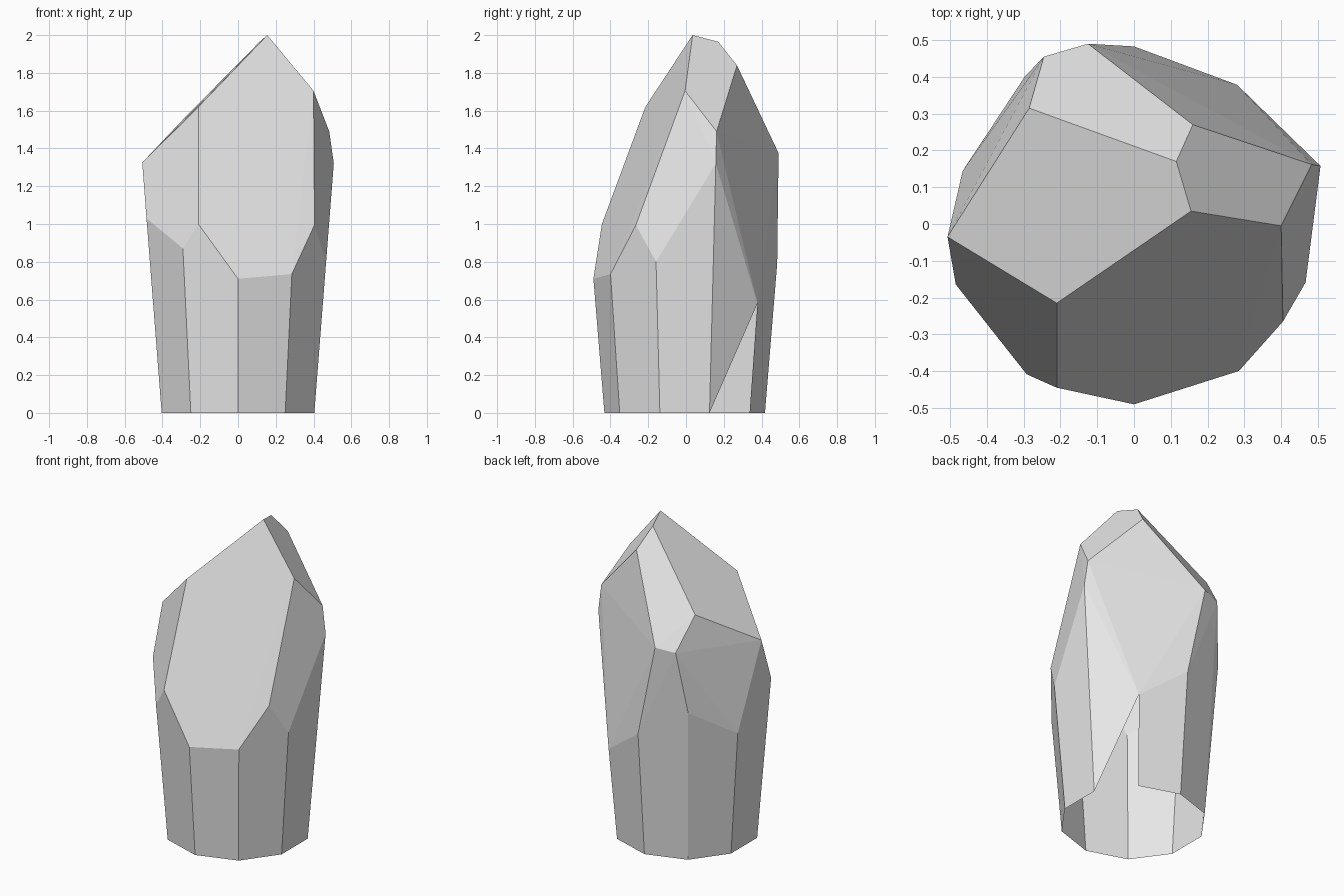
import bpy
import bmesh
from math import cos, sin, radians
from mathutils import Vector

default_cube = bpy.data.objects.get("Cube")
if default_cube:
    bpy.data.objects.remove(default_cube, do_unlink=True)


def make_material(name, color):
    material = bpy.data.materials.new(name)
    material.use_nodes = True
    material.diffuse_color = color
    material.node_tree.nodes["Principled BSDF"].inputs["Base Color"].default_value = color
    return material


def ridge_point(index, height, bulge=0.0):
    """Point on one of the ten ridges of the shaft, which widens upwards."""
    angle = radians(36 * index - 90)
    radius = 0.425 + 0.082 * height + bulge
    return Vector((radius * cos(angle), radius * sin(angle) - 0.007, height))


# Height at which each ridge of the shaft is cut, counter-clockwise from the front
ridge_heights = [0.71, 0.735, 0.8, 1.32, 0.58, 0.79, 0.97, 0.79, 1.03, 0.87]

# Corners where the cut facets of the tip meet
tip_corners = {
    "apex": (0.155, 0.035, 2.0),
    "apex_back": (0.115, 0.17, 1.965),
    "crest_back": (0.16, 0.27, 1.84),
    "front_high": (-0.21, -0.215, 1.62),
    "front_low": (-0.21, -0.445, 1.0),
    "left_front_high": (0.4, -0.005, 1.705),
    "left_front_low": (0.405, -0.265, 0.995),
    "left_peak": (0.483, 0.162, 1.49),
    "right_peak": (-0.507, -0.035, 1.325),
    "right_back_high": (-0.285, 0.315, 1.56),
    "back_peak": (-0.125, 0.49, 1.375),
    "back_right_peak": (-0.245, 0.455, 1.36),
}

# Crystal body as the hull of the base ring, the ridge ends and the tip corners
open_ridge = 4
bm = bmesh.new()
base = [bm.verts.new(ridge_point(i, 0)) for i in range(len(ridge_heights))]
shoulder = [
    bm.verts.new(ridge_point(i, height, 0.004 if i == open_ridge else 0))
    for i, height in enumerate(ridge_heights)
]
for corner in tip_corners.values():
    bm.verts.new(corner)
hull = bmesh.ops.convex_hull(bm, input=bm.verts[:])
inner = [v for v in hull["geom_interior"] if isinstance(v, bmesh.types.BMVert)]
bmesh.ops.delete(bm, geom=inner, context="VERTS")
bmesh.ops.recalc_face_normals(bm, faces=bm.faces[:])

# Open underside, and the open triangle low on the back left
gap = {base[open_ridge - 1], base[open_ridge], shoulder[open_ridge]}
base_set = set(base)
removed = [f for f in bm.faces if set(f.verts) <= base_set or set(f.verts) == gap]
bmesh.ops.delete(bm, geom=removed, context="FACES")

# Join the flat triangles into clean facets
bmesh.ops.dissolve_limit(
    bm, angle_limit=radians(1.5), verts=bm.verts[:], edges=bm.edges[:]
)

mesh = bpy.data.meshes.new("crystal")
bm.to_mesh(mesh)
bm.free()
mesh.materials.append(make_material("light grey stone", (0.8, 0.8, 0.8, 1.0)))
crystal = bpy.data.objects.new("crystal", mesh)
bpy.context.collection.objects.link(crystal)
